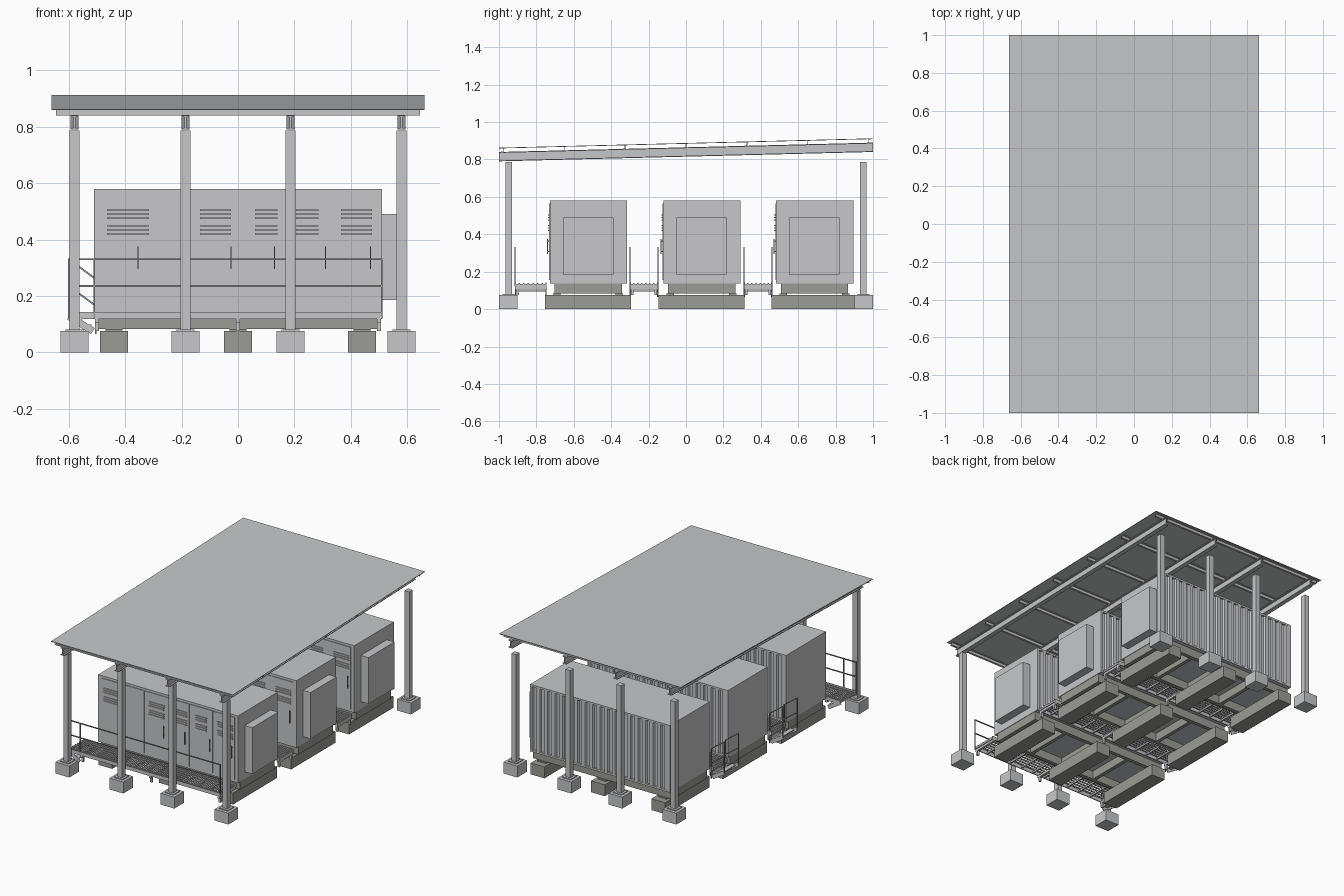
import bpy, bmesh
from mathutils import Vector, Matrix

if "Cube" in bpy.data.objects:
    bpy.data.objects.remove(bpy.data.objects["Cube"])


def material(name, rgb):
    m = bpy.data.materials.new(name)
    m.use_nodes = True
    m.diffuse_color = (*rgb, 1)
    m.node_tree.nodes["Principled BSDF"].inputs["Base Color"].default_value = (*rgb, 1)
    return m


LIGHT = material("light grey steel", (0.57, 0.575, 0.59))
DARK = material("dark grey concrete", (0.33, 0.33, 0.31))
SLOPE = 0.025


def box(bm, x0, x1, y0, y1, z0, z1):
    size = (x1 - x0, y1 - y0, z1 - z0)
    mid = Vector((x0 + x1, y0 + y1, z0 + z1)) / 2
    bmesh.ops.create_cube(bm, size=1, matrix=Matrix.Translation(mid) @ Matrix.Diagonal((*size, 1)))


def bar(bm, a, b, w=0.006, h=0.006):
    # rectangular bar between two points
    a, b = Vector(a), Vector(b)
    d = b - a
    rot = d.to_track_quat('X', 'Z').to_matrix().to_4x4()
    bmesh.ops.create_cube(bm, size=1, matrix=Matrix.Translation((a + b) / 2) @ rot
                          @ Matrix.Diagonal((d.length, w, h, 1)))


def finish(bm, name, mat, slope=0.0):
    for v in bm.verts:
        v.co.z += slope * v.co.y
    bmesh.ops.recalc_face_normals(bm, faces=bm.faces)
    me = bpy.data.meshes.new(name)
    bm.to_mesh(me)
    bm.free()
    me.materials.append(mat)
    ob = bpy.data.objects.new(name, me)
    bpy.context.collection.objects.link(ob)
    return ob


POSTS_X = (-0.58, -0.186, 0.186, 0.58)

# sloping roof sheet
bm = bmesh.new()
box(bm, -0.662, 0.662, -1, 1, 0.884, 0.888)
finish(bm, "roof_sheet", LIGHT, SLOPE)

# purlins: thin Z sections across the roof
bm = bmesh.new()
for i in range(7):
    y = -0.978 + i * 0.326
    box(bm, -0.645, 0.645, y - 0.0015, y + 0.0015, 0.865, 0.884)
    box(bm, -0.645, 0.645, y - 0.012, y, 0.865, 0.867)
    box(bm, -0.645, 0.645, y, y + 0.012, 0.882, 0.884)
finish(bm, "roof_purlins", LIGHT, SLOPE)

# I-section rafters
bm = bmesh.new()
for x in POSTS_X:
    box(bm, x - 0.004, x + 0.004, -1, 1, 0.82, 0.86)
    for z in (0.815, 0.86):
        box(bm, x - 0.014, x + 0.014, -1, 1, z, z + 0.005)
finish(bm, "roof_rafters", LIGHT, SLOPE)

# posts with base plates on concrete footings
for side, name in ((-1, "front"), (1, "back")):
    posts, feet = bmesh.new(), bmesh.new()
    for x in POSTS_X:
        y = side * 0.948
        box(posts, x - 0.0175, x + 0.0175, y - 0.0175, y + 0.0175, 0.08, 0.787)
        box(posts, x - 0.032, x + 0.032, y - 0.032, y + 0.032, 0.075, 0.081)
        y = side * 0.95
        box(feet, x - 0.05, x + 0.05, y - 0.05, y + 0.05, 0, 0.075)
    finish(posts, name + "_posts", LIGHT)
    finish(feet, name + "_footings", LIGHT)


def corrugated_sheet(bm, x0, x1, y, depth, z0, z1, count):
    # trapezoid profile swept upward
    step = (x1 - x0) / count
    pts = []
    for i in range(count):
        for t, d in ((0, 0), (0.45, 0), (0.55, 1), (0.9, 1)):
            pts.append((x0 + (i + t) * step, y - d * depth))
    pts.append((x1, y))
    rows = [[bm.verts.new((*p, z)) for p in pts] for z in (z0, z1)]
    for i in range(len(pts) - 1):
        bm.faces.new((rows[0][i], rows[0][i + 1], rows[1][i + 1], rows[1][i]))


# door spans and vent centres and widths on the service side
SEAMS = (-0.49, -0.17, 0.015, 0.16, 0.33, 0.49)
VENTS = ((-0.39, 0.15), (-0.08, 0.11), (0.1, 0.08), (0.245, 0.08), (0.42, 0.11))
HANDLES = (-0.355, -0.025, 0.13, 0.31, 0.47)


def container(yc, tag):
    # main shell with raised frame on the ribbed side
    bm = bmesh.new()
    box(bm, -0.51, 0.51, yc - 0.205, yc + 0.192, 0.138, 0.58)
    for s in (-1, 1):
        box(bm, s * 0.51, s * 0.495, yc + 0.192, yc + 0.208, 0.138, 0.58)
    for z in (0.138, 0.568):
        box(bm, -0.495, 0.495, yc + 0.192, yc + 0.208, z, z + 0.012)
    finish(bm, tag + "_shell", LIGHT)
    bm = bmesh.new()
    corrugated_sheet(bm, -0.495, 0.495, yc + 0.207, 0.012, 0.15, 0.568, 18)
    finish(bm, tag + "_ribbed_wall", LIGHT)

    # doors, louvres and handles
    bm = bmesh.new()
    for a, b in zip(SEAMS, SEAMS[1:]):
        box(bm, a + 0.003, b - 0.003, yc - 0.209, yc - 0.204, 0.155, 0.565)
    finish(bm, tag + "_doors", LIGHT)
    bm = bmesh.new()
    for x, w in VENTS:
        for k in range(7):
            if k != 3:
                z = 0.42 + k * 0.014
                bar(bm, (x - w / 2, yc - 0.211, z), (x + w / 2, yc - 0.211, z), 0.009, 0.005)
    finish(bm, tag + "_louvres", LIGHT)
    bm = bmesh.new()
    for x in HANDLES:
        box(bm, x - 0.002, x + 0.002, yc - 0.22, yc - 0.214, 0.295, 0.375)
        for z in (0.305, 0.36):
            box(bm, x - 0.002, x + 0.002, yc - 0.216, yc - 0.207, z, z + 0.006)
    finish(bm, tag + "_handles", DARK)

    # cooling unit on the end wall
    bm = bmesh.new()
    box(bm, 0.51, 0.565, yc - 0.135, yc + 0.135, 0.185, 0.49)
    finish(bm, tag + "_cooling_unit", LIGHT)

    # base frame and concrete strips
    bm = bmesh.new()
    for s in (-1, 1):
        box(bm, -0.507, 0.507, yc + s * 0.18, yc + s * 0.155, 0.083, 0.138)
        box(bm, s * 0.507, s * 0.48, yc - 0.155, yc + 0.155, 0.083, 0.138)
    for x in (-0.25, 0, 0.25):
        box(bm, x - 0.012, x + 0.012, yc - 0.155, yc + 0.155, 0.083, 0.138)
    finish(bm, tag + "_base_frame", DARK)
    bm = bmesh.new()
    for x in (-0.44, 0, 0.44):
        box(bm, x - 0.05, x + 0.05, yc - 0.23, yc + 0.23, 0, 0.075)
        for s in (-1, 1):
            y = yc + s * 0.167
            box(bm, x - 0.03, x + 0.03, y - 0.02, y + 0.02, 0.075, 0.083)
    finish(bm, tag + "_foundation", DARK)


for yc, tag in ((-0.523, "front_container"), (0.084, "middle_container"), (0.687, "back_container")):
    container(yc, tag)


def walkway(y0, y1, tag, front):
    # open grating in an edge frame
    bm = bmesh.new()
    x0, x1 = (-0.6 if front else -0.52), 0.51
    for y in (y0, y1):
        s = 0.006 if y == y0 else -0.006
        box(bm, x0, x1, y, y + s, 0.118, 0.142)
    for i in range(1, 7):
        y = y0 + (y1 - y0) * i / 7
        box(bm, x0, x1, y - 0.004, y + 0.004, 0.132, 0.14)
    for i in range(13):
        x = x0 + (x1 - x0 - 0.008) * i / 12
        box(bm, x, x + 0.008, y0, y1, 0.122, 0.133)
    finish(bm, tag + "_grating", LIGHT)

    # support legs
    bm = bmesh.new()
    for x in (-0.5, 0, 0.5):
        for y in ((y0 + 0.015,) if front else (y0 + 0.012, y1 - 0.012)):
            box(bm, x - 0.007, x + 0.007, y - 0.007, y + 0.007, 0.075, 0.12)
        box(bm, x - 0.007, x + 0.007, y0, y1, 0.105, 0.12)
    finish(bm, tag + "_legs", LIGHT)

    # sloping stair stringers and treads at the end
    bm = bmesh.new()
    for y in (y0 + 0.003, y1 - 0.003):
        bar(bm, (-0.6, y, 0.128), (-0.515, y, 0.075), 0.006, 0.025)
    for t in (0.2, 0.6):
        box(bm, -0.6 + t * 0.085, -0.57 + t * 0.085, y0, y1, 0.125 - t * 0.053, 0.13 - t * 0.053)
    finish(bm, tag + "_stair", LIGHT)

    # handrails
    bm = bmesh.new()
    if front:
        for z in (0.33, 0.235):
            bar(bm, (-0.6, y0, z), (0.51, y0, z))
        for x in (-0.6, -0.51, 0.51):
            bar(bm, (x, y0, 0.12), (x, y0, 0.333))
    else:
        for y in (y0, y1):
            for z in (0.33, 0.235):
                bar(bm, (-0.6, y, z), (-0.505, y, z - 0.07))
            bar(bm, (-0.6, y, 0.125), (-0.6, y, 0.333))
            bar(bm, (-0.505, y, 0.065), (-0.505, y, 0.263))
    finish(bm, tag + "_handrail", DARK)


walkway(-0.915, -0.745, "front_walkway", True)
walkway(-0.3, -0.15, "middle_walkway", False)
walkway(0.31, 0.46, "back_walkway", False)
